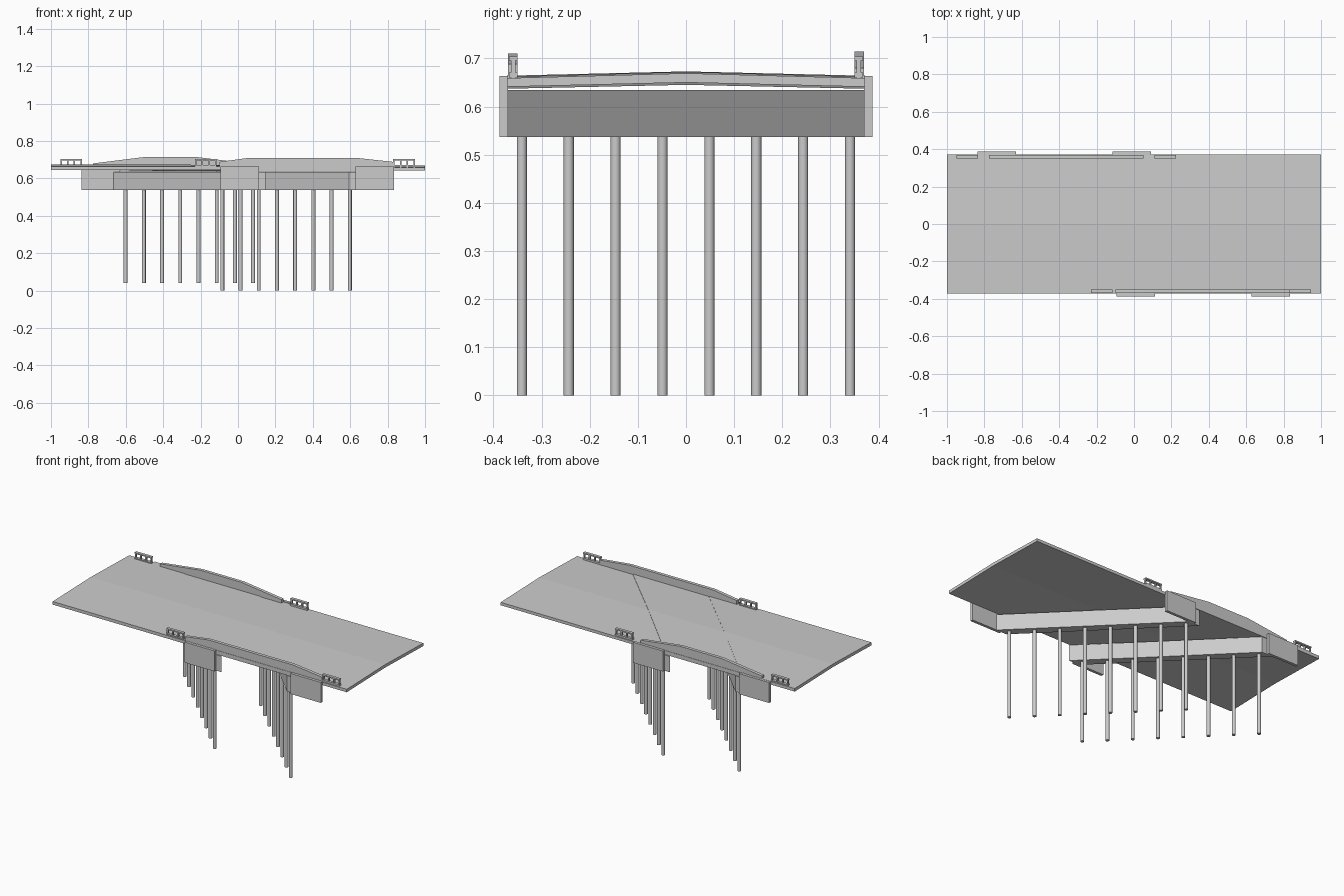
import bpy, bmesh, math

if "Cube" in bpy.data.objects:
    bpy.data.objects.remove(bpy.data.objects["Cube"])

SKEW = {"left": -0.26, "right": 0.257}   # supports lie on the lines x + y = c
HALF_W = 0.372


def prism(name, bottom, top):
    """Solid between two matching point loops."""
    bm = bmesh.new()
    a = [bm.verts.new(p) for p in bottom]
    b = [bm.verts.new(p) for p in top]
    n = len(a)
    bm.faces.new(a[::-1])
    bm.faces.new(b)
    for i in range(n):
        j = (i + 1) % n
        bm.faces.new((a[i], a[j], b[j], b[i]))
    bmesh.ops.recalc_face_normals(bm, faces=bm.faces)
    me = bpy.data.meshes.new(name)
    bm.to_mesh(me)
    bm.free()
    ob = bpy.data.objects.new(name, me)
    bpy.context.collection.objects.link(ob)
    return ob


def box(name, x0, x1, y0, y1, z0, z1):
    loop = [(x0, y0), (x1, y0), (x1, y1), (x0, y1)]
    return prism(name, [(x, y, z0) for x, y in loop], [(x, y, z1) for x, y in loop])


def slab(name, xa, xb, edge_top, mid_top, edge_bot, mid_bot):
    """Crowned slab; xa(y), xb(y) give its two end lines."""
    sec = [(-HALF_W, edge_bot), (0, mid_bot), (HALF_W, edge_bot),
           (HALF_W, edge_top), (0, mid_top), (-HALF_W, edge_top)]
    return prism(name, [(xa(y), y, z) for y, z in sec], [(xb(y), y, z) for y, z in sec])


# Deck: two approach slabs and the thicker skewed span
L, R = SKEW["left"], SKEW["right"]
slab("left_approach_slab", lambda y: -1, lambda y: L - y, 0.664, 0.673, 0.645, 0.654)
slab("deck_span", lambda y: L - y, lambda y: R - y, 0.662, 0.672, 0.637, 0.645)
slab("right_approach_slab", lambda y: R - y, lambda y: 1, 0.659, 0.669, 0.641, 0.650)

# Abutments: skewed cap beams, wing walls and piles
for side, c in SKEW.items():
    h = 0.036
    loop = [(c + HALF_W - h, -HALF_W), (c + HALF_W + h, -HALF_W),
            (c - HALF_W + h, HALF_W), (c - HALF_W - h, HALF_W)]
    prism(side + "_cap_beam", [(x, y, 0.537) for x, y in loop],
          [(x, y, 0.634) for x, y in loop])
    for end, s in (("front", -1), ("back", 1)):
        x = c - s * HALF_W
        x0, x1 = (x - 0.205, x) if side == "left" else (x, x + 0.205)
        y0, y1 = sorted((s * 0.37, s * 0.387))
        box(f"{side}_{end}_wing_wall", x0, x1, y0, y1, 0.537, 0.663)
    foot = 0.04 if side == "left" else 0.0
    for i in range(8):
        y = -0.341 + i * 0.0974
        bpy.ops.mesh.primitive_cylinder_add(
            vertices=16, radius=0.0105, depth=0.54 - foot,
            location=(c - y, y, (0.54 + foot) / 2))
        bpy.context.object.name = f"{side}_pile_{i + 1}"
        bpy.ops.object.shade_smooth_by_angle()


# Parapets: low ends ramping to a raised middle
def parapet(name, xs, s, z_end, z_mid):
    prof = [(xs[0], 0.655), (xs[3], 0.655), (xs[3], z_end),
            (xs[2], z_mid), (xs[1], z_mid), (xs[0], z_end)]
    return prism(name, [(x, s * 0.350, z) for x, z in prof],
                 [(x, s * 0.370, z) for x, z in prof])


parapet("front_parapet", (-0.10, 0.06, 0.63, 0.83), -1, 0.688, 0.710)
parapet("back_parapet", (-0.775, -0.50, -0.22, 0.05), 1, 0.680, 0.714)

# Railings beyond each parapet end
for name, s, x0 in (("front_left", -1, -0.23), ("front_right", -1, 0.83),
                    ("back_left", 1, -0.95), ("back_right", 1, 0.11)):
    y, w = s * 0.359, 0.115
    for i in range(4):
        x = x0 + 0.004 + i * (w - 0.008) / 3
        box(f"{name}_rail_post_{i + 1}", x - 0.004, x + 0.004, y - 0.005, y + 0.005, 0.655, 0.70)
    box(name + "_top_rail", x0, x0 + w, y - 0.009, y + 0.009, 0.696, 0.704)
    box(name + "_foot_rail", x0, x0 + w, y - 0.009, y + 0.009, 0.66, 0.671)
